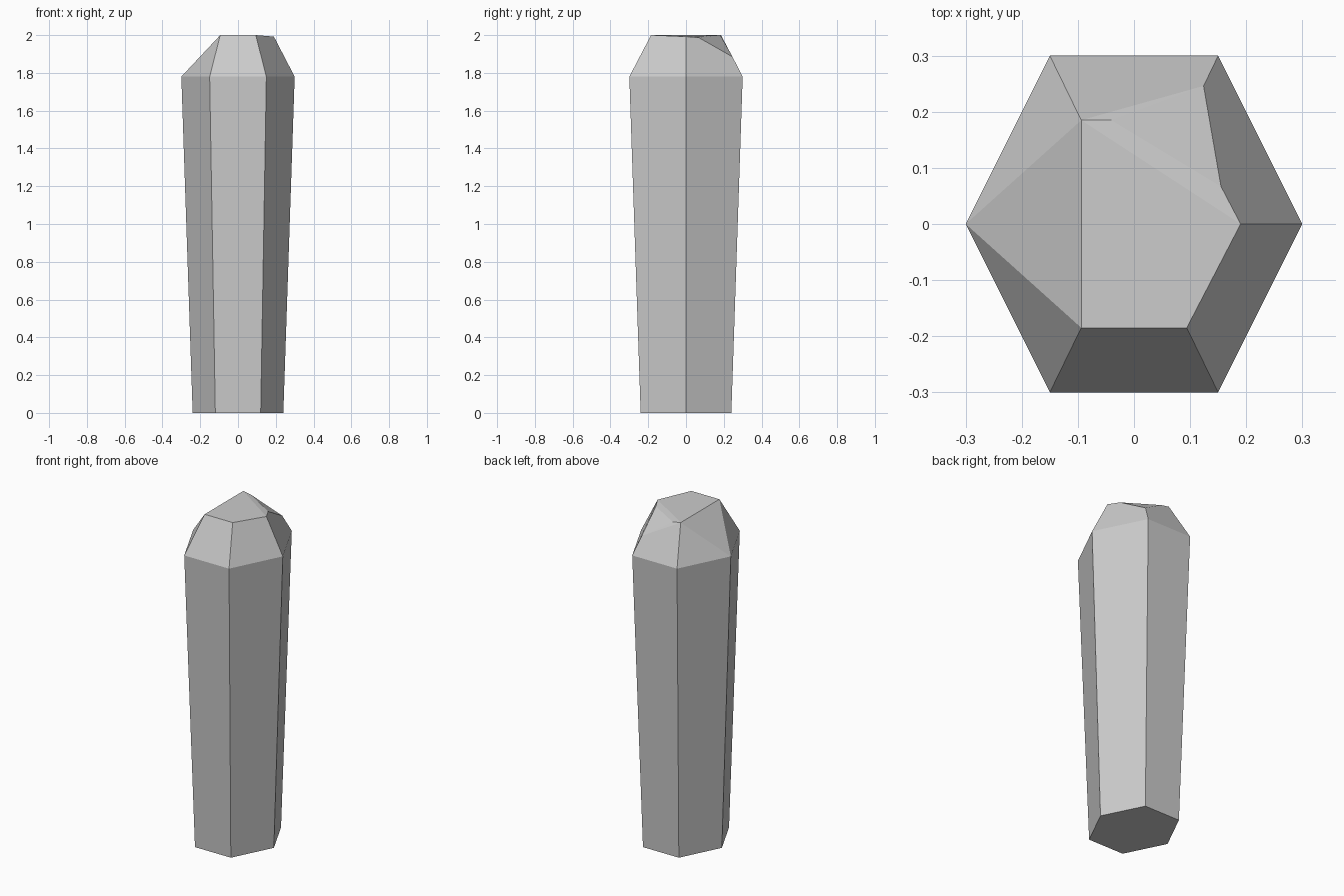
import bpy, bmesh

if "Cube" in bpy.data.objects:
    bpy.data.objects.remove(bpy.data.objects["Cube"])

bm = bmesh.new()

# hexagonal ring, starting at +x and going counter-clockwise
def hexagon(r, z):
    pts = [(r, 0), (r/2, r), (-r/2, r), (-r, 0), (-r/2, -r), (r/2, -r)]
    return [bm.verts.new((x, y, z)) for x, y in pts]

# flared shaft
base = hexagon(0.24, 0)
girdle = hexagon(0.30, 1.78)
bm.faces.new(base[::-1])
for i in range(6):
    j = (i + 1) % 6
    bm.faces.new((base[i], base[j], girdle[j], girdle[i]))

# irregular cut tip: left side sliced off, back right corner chipped
right, back_left, front_left, front_right, chip_a, chip_b, chip_low = [
    bm.verts.new(p) for p in (
        (0.19, 0, 1.992), (-0.094, 0.185, 2), (-0.094, -0.185, 2),
        (0.094, -0.185, 2), (-0.04, 0.185, 1.99), (0.155, 0.067, 1.987),
        (0.124, 0.246, 1.885))]
g = girdle
for f in (
    (g[0], g[1], chip_low, chip_b, right),
    (g[1], g[2], back_left, chip_low),
    (g[2], g[3], back_left),
    (g[3], front_left, back_left),
    (g[3], g[4], front_left),
    (g[4], g[5], front_right, front_left),
    (g[5], g[0], right, front_right),
    (back_left, chip_low, chip_a),
    (chip_a, chip_low, chip_b),
    (back_left, front_left, front_right, right),
    (back_left, right, chip_b, chip_a),
):
    bm.faces.new(f)
bmesh.ops.recalc_face_normals(bm, faces=bm.faces)

mesh = bpy.data.meshes.new("crystal")
bm.to_mesh(mesh)
bm.free()
bpy.context.collection.objects.link(bpy.data.objects.new("crystal", mesh))
